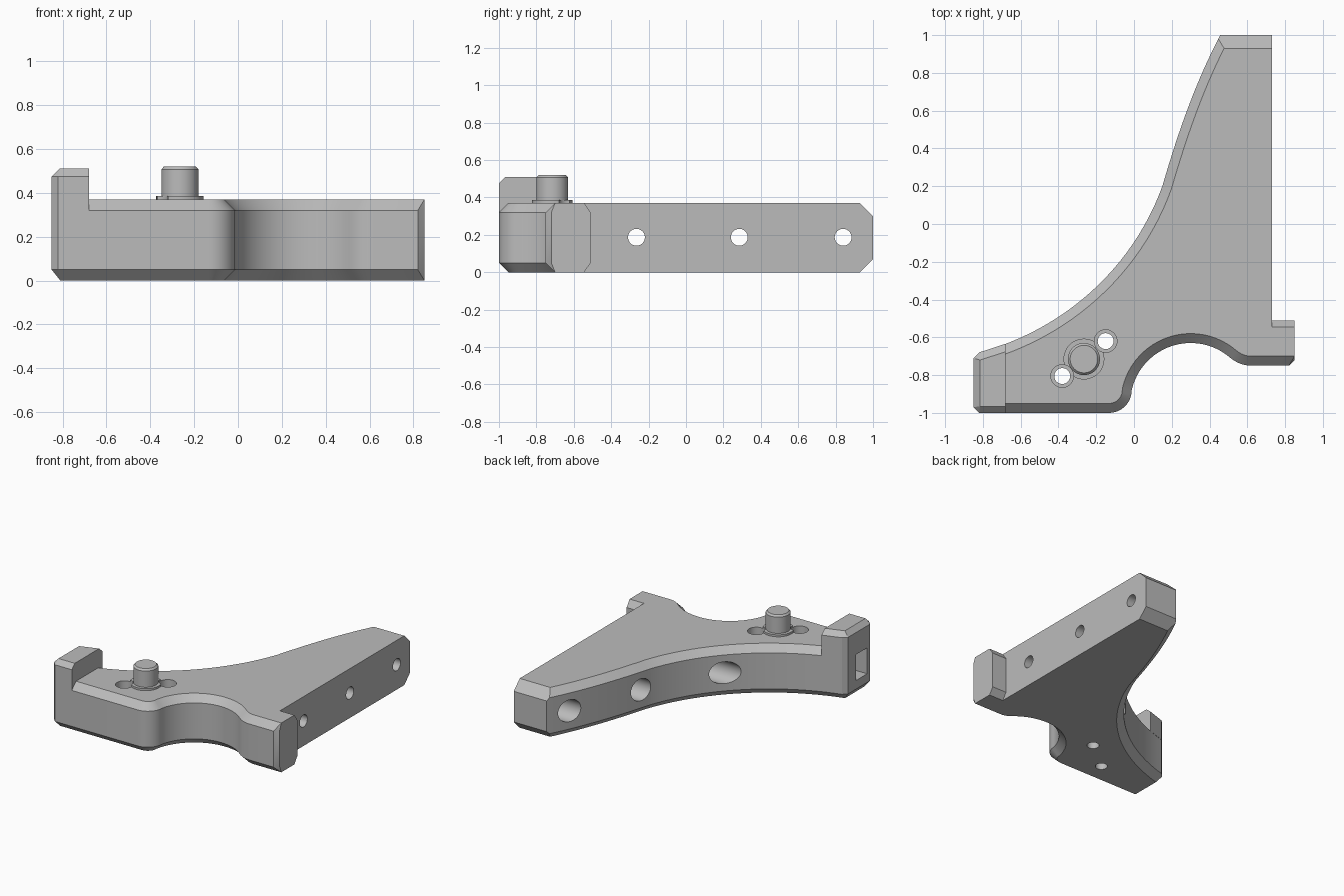
import bpy, bmesh
from math import cos, sin, radians, pi
from mathutils import Vector, Matrix
from mathutils.geometry import interpolate_bezier

if "Cube" in bpy.data.objects:
    bpy.data.objects.remove(bpy.data.objects["Cube"])

grey = bpy.data.materials.new("plain grey")
grey.use_nodes = True
grey.diffuse_color = (0.5, 0.5, 0.5, 1)
grey.node_tree.nodes["Principled BSDF"].inputs["Base Color"].default_value = (0.5, 0.5, 0.5, 1)


def arc(cx, cy, r, a0, a1, n):
    angles = [radians(a0 + (a1 - a0) * i / n) for i in range(n + 1)]
    return [(cx + r * cos(a), cy + r * sin(a)) for a in angles]


def circle(cx, cy, r):
    return arc(cx, cy, r, 0, 360, 48)[:-1]


def curve(*points):
    return [tuple(p) for p in interpolate_bezier(*[Vector(p) for p in points], 25)]


def inset(points, amounts):
    """Move each edge inward by its own amount; edges marked None shrink to a point."""
    n, result = len(points), []

    def line(e):
        p, q = Vector(points[e]), Vector(points[(e + 1) % n])
        d = (q - p).normalized()
        normal = Vector((-d.y, d.x))
        return normal, normal.dot(p) + amounts[e]

    for i in range(n):
        a, b = (i - 1) % n, i
        if amounts[a] is None:
            a = (a - 1) % n
        if amounts[b] is None:
            b = (b + 1) % n
        (na, ca), (nb, cb) = line(a), line(b)
        det = na.x * nb.y - na.y * nb.x
        if abs(det) < 1e-5:
            result.append(tuple(Vector(points[i]) + na * amounts[a]))
        else:
            result.append(((ca * nb.y - cb * na.y) / det, (na.x * cb - nb.x * ca) / det))
    return result


def loft(name, rings, matrix=Matrix(), planes=()):
    """Skin a stack of (outline, height) rings, then trim by planes."""
    bm = bmesh.new()
    loops = [[bm.verts.new((x, y, z)) for x, y in pts] for pts, z in rings]
    n = len(loops[0])
    for low, high in zip(loops, loops[1:]):
        for i in range(n):
            j = (i + 1) % n
            bm.faces.new((low[i], low[j], high[j], high[i]))
    bm.faces.new(loops[0][::-1])
    bm.faces.new(loops[-1])
    bmesh.ops.remove_doubles(bm, verts=bm.verts, dist=1e-5)
    for co, no in planes:
        bmesh.ops.bisect_plane(bm, geom=bm.verts[:] + bm.edges[:] + bm.faces[:],
                               plane_co=co, plane_no=no, clear_outer=True)
        bmesh.ops.holes_fill(bm, edges=bm.edges[:], sides=0)
    bmesh.ops.recalc_face_normals(bm, faces=bm.faces)
    bm.transform(matrix)
    mesh = bpy.data.meshes.new(name)
    bm.to_mesh(mesh)
    bm.free()
    mesh.materials.append(grey)
    obj = bpy.data.objects.new(name, mesh)
    bpy.context.collection.objects.link(obj)
    return obj


def activate(obj):
    bpy.ops.object.select_all(action='DESELECT')
    obj.select_set(True)
    bpy.context.view_layer.objects.active = obj


def cut(obj, cutters):
    activate(obj)
    for cutter in cutters:
        mod = obj.modifiers.new("cut", 'BOOLEAN')
        mod.operation, mod.solver, mod.object = 'DIFFERENCE', 'EXACT', cutter
        bpy.ops.object.modifier_apply(modifier=mod.name)


# Plate outline, counter-clockwise, with a chamfer width for each edge
outline, widths = [], []


def add(points, width):
    outline.extend(points)
    widths.extend([width] * len(points))


add([(-0.82, -1)], 0.05)
add(arc(-0.132, -0.88, 0.12, -90, -10, 10), 0.05)
add(arc(0.30, -0.95, 0.32, 167, 49, 24), 0.05)
add(arc(0.622, -0.579, 0.171, -131, -90, 6)[1:], 0.05)
add([(0.82, -0.75)], None)
add([(0.85, -0.72)], 0)
add([(0.85, -0.51)], 0.035)
add([(0.73, -0.51), (0.73, 1)], 0)
add(curve((0.457, 1), (0.323, 0.747), (0.23, 0.475), (0.15, 0.2))[:-1], 0.05)
add(curve((0.15, 0.2), (-0.008, -0.235), (-0.373, -0.56), (-0.82, -0.68))[:-1], 0.05)
add([(-0.82, -0.68)], None)
add([(-0.85, -0.71)], 0.04)
add([(-0.85, -0.97)], None)

# Main plate with chamfered rims and a chamfered rear end
rim = inset(outline, widths)
plate = loft("bracket_plate", [(rim, 0), (outline, 0.05), (outline, 0.32), (rim, 0.37)],
             planes=[((0, 1, 0.30), (0, 1, 1)), ((0, 1, 0.07), (0, 1, -1))])

# Raised stop at the left end
stop = [(-0.82, -1), (-0.68, -1), (-0.68, -0.634), (-0.82, -0.68), (-0.85, -0.71), (-0.85, -0.97)]
stop_top = inset(stop, [0.035, 0, 0.04, None, 0.035, None])
end_stop = loft("end_stop", [(stop, 0.32), (stop, 0.475), (stop_top, 0.51)])

# Pin and its collar
px, py = -0.265, -0.715
pin = loft("pin", [(circle(px, py, 0.085), 0.36), (circle(px, py, 0.085), 0.507),
                   (circle(px, py, 0.073), 0.52)])
collar = loft("pin_collar", [(circle(px, py, 0.108), 0.36), (circle(px, py, 0.108), 0.385)])

# Cross holes with wide pockets on the curved side
cutters = []
for y in (-0.265, 0.285, 0.84):
    place = Matrix.Translation((0, y, 0.187)) @ Matrix.Rotation(pi / 2, 4, 'Y')
    for r, x0, x1 in ((0.045, -0.45, 0.9), (0.082, -0.45, 0.58)):
        cutters.append(loft("cutter", [(circle(0, 0, r), x0), (circle(0, 0, r), x1)], place))

# Vertical screw holes beside the pin
recesses = []
for x, y in ((-0.15, -0.62), (-0.38, -0.805)):
    cutters.append(loft("cutter", [(circle(x, y, 0.042), -0.1), (circle(x, y, 0.042), 0.5)]))
    recesses.append(loft("cutter", [(circle(x, y, 0.06), 0.25), (circle(x, y, 0.06), 0.45)]))

# Rectangular socket in the left end
socket = [(-0.95, -0.935), (-0.68, -0.935), (-0.68, -0.80), (-0.95, -0.80)]
cutters.append(loft("cutter", [(socket, 0.115), (socket, 0.31)]))

cut(plate, cutters + recesses)
cut(collar, recesses)
for cutter in cutters + recesses:
    bpy.data.objects.remove(cutter)

for obj in (plate, end_stop, pin, collar):
    activate(obj)
    bpy.ops.object.shade_smooth_by_angle(angle=radians(25))
